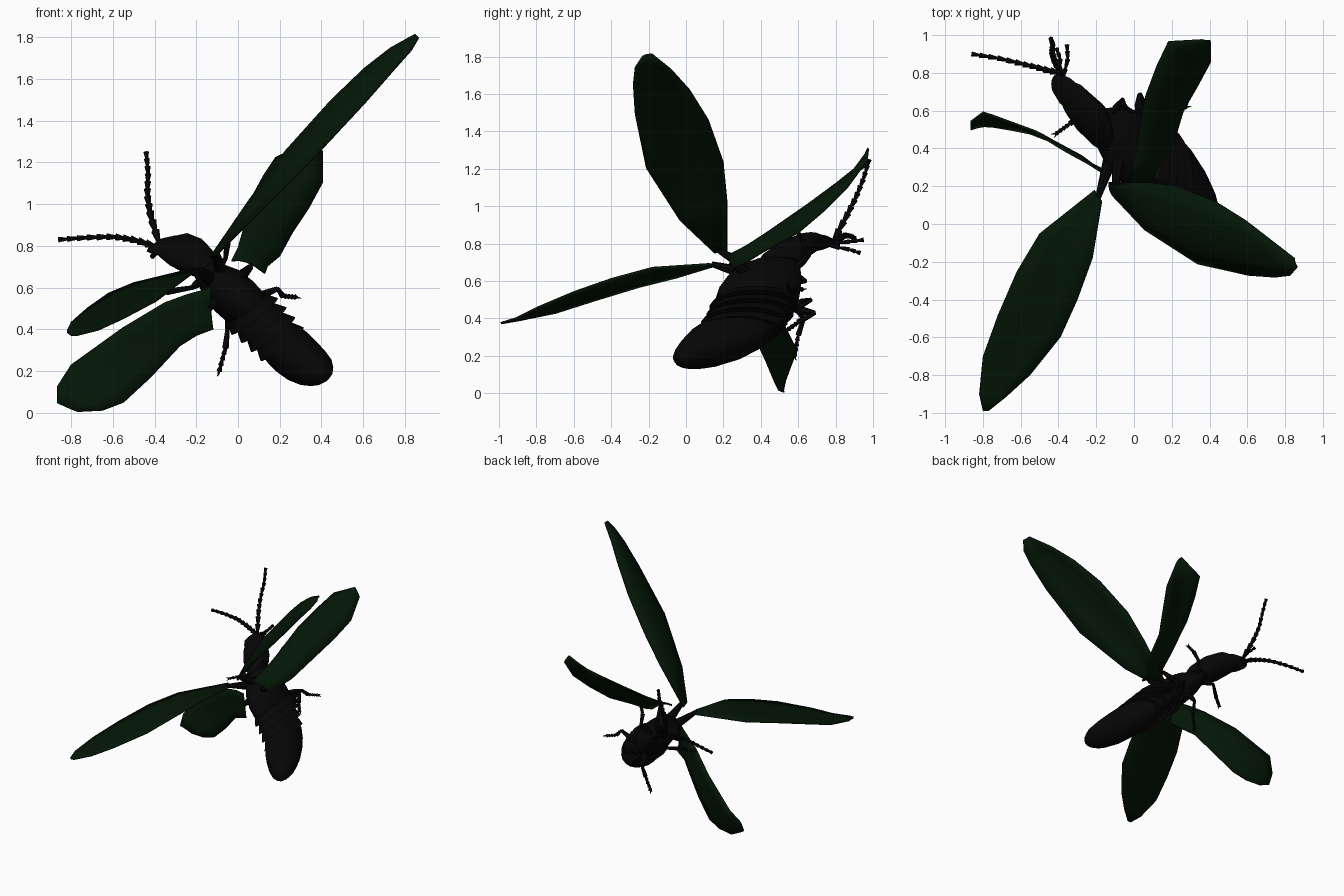
import bpy, bmesh, math
from mathutils import Vector as V

def material(name, c):
    m = bpy.data.materials.new(name)
    m.diffuse_color = (*c, 1)
    return m

BLACK = material("black_shell", (0.002, 0.0018, 0.002))
GREEN = material("dark_green", (0.001, 0.008, 0.0018))

# body section axes: side to side and depth (the body sections are slanted to its length)
SIDE = V((.737, .23, .624)).normalized()
BACK = V((.16, -.97, .03)).normalized()

def finish(name, bm, mat, angle=35):
    bmesh.ops.recalc_face_normals(bm, faces=bm.faces)
    me = bpy.data.meshes.new(name)
    bm.to_mesh(me)
    bm.free()
    me.materials.append(mat)
    ob = bpy.data.objects.new(name, me)
    bpy.context.collection.objects.link(ob)
    me.shade_smooth()
    me.set_sharp_from_angle(angle=math.radians(angle))
    return ob

def loft(name, stations, mat=BLACK, n=20):
    """Elliptical rings (centre, half width, half depth) joined into a closed skin."""
    bm = bmesh.new()
    rings = []
    for c, a, b in stations:
        rings.append([bm.verts.new(V(c) + SIDE * a * math.cos(t) + BACK * b * math.sin(t))
                      for t in (2 * math.pi * i / n for i in range(n))])
    for r, s in zip(rings, rings[1:]):
        for i in range(n):
            j = (i + 1) % n
            bm.faces.new((r[i], r[j], s[j], s[i]))
    bm.faces.new(rings[0])
    bm.faces.new(rings[-1])
    return finish(name, bm, mat)

def tube(bm, p, q, r0, r1, n=6):
    p, q = V(p), V(q)
    d = (q - p).normalized()
    x = d.orthogonal().normalized()
    y = d.cross(x)
    rings = [[bm.verts.new(c + (x * math.cos(t) + y * math.sin(t)) * r)
              for t in (2 * math.pi * i / n for i in range(n))] for c, r in ((p, r0), (q, r1))]
    for i in range(n):
        j = (i + 1) % n
        bm.faces.new((rings[0][i], rings[0][j], rings[1][j], rings[1][i]))
    bm.faces.new(rings[0])
    bm.faces.new(rings[1])

def along(pts, t):
    """Point on a polyline, t from 0 to 1."""
    k = t * (len(pts) - 1)
    i = min(int(k), len(pts) - 2)
    return V(pts[i]).lerp(V(pts[i + 1]), k - i)

# head and neck shield
loft("head", [((-.415, .75, .80), .02, .03), ((-.40, .735, .805), .05, .06),
              ((-.36, .70, .805), .07, .08), ((-.32, .665, .80), .075, .08)])
loft("neck_shield", [((-.35, .685, .81), .06, .075), ((-.31, .65, .805), .09, .095),
                     ((-.25, .58, .77), .102, .11), ((-.19, .525, .725), .088, .125),
                     ((-.16, .50, .69), .06, .12)])

# thorax
loft("thorax", [((-.17, .48, .70), .055, .12), ((-.13, .445, .665), .075, .17),
                ((-.08, .42, .62), .105, .20), ((-.02, .395, .56), .115, .22),
                ((.04, .38, .50), .11, .225), ((.08, .37, .46), .085, .2)])

# overlapping abdomen rings, each flared at its rear edge
axis = [(.02, .385, .52), (.13, .34, .415), (.24, .255, .30)]
for k in range(4):
    c0, c1 = along(axis, k * .2), along(axis, k * .2 + .27)
    a, b = .142 - .004 * k, .238 - .002 * k
    loft(f"abdomen_ring_{k + 1}", [(c0, a * .68, b * .86), (c0.lerp(c1, .5), a * .84, b * .94),
                                   (c1, a, b), (c1, a * .6, b * .8)])

# abdomen tip
end = [(.19, .29, .36), (.305, .17, .245), (.425, .02, .155)]
loft("abdomen_tip", [(along(end, t), .118 * r, .235 * q) for t, r, q in
                     ((0, .9, .9), (.2, 1, .98), (.4, 1, .96), (.6, .95, .85), (.78, .82, .67),
                      (.9, .6, .47), (.97, .37, .3), (1, .08, .1))])

# wings: two matching edges, bowed along the middle, given a thin thickness
def wing(name, e1, e2, bow):
    bm = bmesh.new()
    rows = []
    for p, q in zip(e1, e2):
        p, q = V(p), V(q)
        lift = V(bow) * (p - q).length
        rows.append([bm.verts.new(p.lerp(q, t) + lift * 4 * t * (1 - t)) for t in (0, .25, .5, .75, 1)])
    for r, s in zip(rows, rows[1:]):
        for i in range(4):
            bm.faces.new((r[i], r[i + 1], s[i + 1], s[i]))
    ob = finish(name, bm, GREEN)
    m = ob.modifiers.new("thickness", 'SOLIDIFY')
    m.thickness, m.offset = .012, 0

wing("upper_wing_right",
     [(-.13, .22, .74), (.08, .22, 1.03), (.23, .20, 1.235), (.43, .12, 1.46), (.59, .02, 1.62), (.72, -.08, 1.73), (.85, -.18, 1.81)],
     [(-.11, .15, .75), (.06, -.03, .92), (.34, -.21, 1.2), (.61, -.27, 1.49), (.75, -.28, 1.65), (.83, -.27, 1.74), (.865, -.23, 1.8)],
     (-.09, -.03, .08))
wing("upper_wing_left",
     [(-.21, .18, .69), (-.50, -.05, .62), (-.62, -.25, .57), (-.72, -.48, .50), (-.80, -.70, .43), (-.82, -.9, .39), (-.80, -.99, .375)],
     [(-.17, .12, .69), (-.22, -.18, .67), (-.30, -.40, .61), (-.39, -.60, .54), (-.55, -.80, .455), (-.67, -.91, .40), (-.77, -.99, .375)],
     (.01, 0, -.025))
wing("lower_wing_left",
     [(-.13, .25, .60), (-.24, .32, .57), (-.35, .38, .53), (-.55, .5, .41), (-.80, .59, .23), (-.865, .54, .13), (-.865, .5, .05)],
     [(-.12, .27, .40), (-.20, .30, .37), (-.28, .36, .32), (-.42, .43, .17), (-.55, .48, .05), (-.65, .5, .012), (-.77, .52, .005)],
     (-.03, .04, .0))
wing("lower_wing_right",
     [(-.03, .22, .73), (.0, .33, .79), (.02, .45, .86), (.06, .68, 1.02), (.12, .84, 1.13), (.18, .965, 1.22), (.36, .975, 1.31)],
     [(.13, .25, .67), (.14, .32, .70), (.20, .40, .75), (.26, .60, .86), (.34, .74, .98), (.405, .86, 1.10), (.405, .97, 1.25)],
     (-.04, -.04, .14))

# wing hinges
bm = bmesh.new()
for p, q in (((-.08, .36, .66), (-.10, .18, .76)), ((-.12, .36, .63), (-.19, .14, .69)),
             ((-.02, .36, .62), (.06, .24, .70)), ((-.06, .36, .58), (-.14, .27, .5))):
    tube(bm, p, q, .04, .015, 8)
finish("wing_hinges", bm, BLACK)

# legs: thigh, shin and toe beads with a forked claw
def leg(name, pts):
    bm = bmesh.new()
    a, b, c, d = map(V, pts)
    tube(bm, a, a.lerp(b, .5), .016, .022)
    tube(bm, a.lerp(b, .5), b, .022, .012)
    tube(bm, b, c, .011, .016)
    for i in range(4):
        tube(bm, c.lerp(d, i / 4), c.lerp(d, (i + 1) / 4), .007, .014)
    for s in (-1, 1):
        tube(bm, d, d + (d - c).normalized() * .025 + SIDE.cross(d - c).normalized() * .015 * s, .007, .001)
    finish(name, bm, BLACK)

leg("front_leg_right", [(-.12, .58, .66), (-.06, .66, .74), (-.05, .62, .82), (-.02, .6, .86)])
leg("front_leg_left", [(-.17, .56, .64), (-.22, .64, .6), (-.34, .53, .58), (-.41, .48, .56)])
leg("middle_leg_right", [(.03, .57, .53), (.19, .55, .595), (.215, .58, .56), (.275, .62, .555)])
leg("middle_leg_left", [(-.03, .56, .50), (-.05, .63, .40), (-.06, .6, .31), (-.09, .58, .2)])
leg("hind_leg_right", [(.04, .57, .47), (.08, .67, .50), (.12, .60, .46), (.17, .54, .43)])
leg("hind_leg_left", [(.02, .57, .45), (.03, .69, .43), (.07, .60, .38), (.12, .53, .33)])

# feelers: saw-toothed chains of small cones
def chain(name, pts, count, r0, r1):
    bm = bmesh.new()
    for i in range(count):
        r = r0 + (r1 - r0) * i / count
        tube(bm, along(pts, i / count), along(pts, min(1, (i + 1.1) / count)), r * .45, r)
    finish(name, bm, BLACK)

chain("feeler_right", [(-.38, .79, .82), (-.42, .86, .95), (-.435, .91, 1.05), (-.43, .95, 1.15), (-.44, .98, 1.25)], 11, .021, .013)
chain("feeler_left", [(-.40, .80, .80), (-.5, .825, .83), (-.6, .85, .845), (-.73, .88, .84), (-.86, .9, .83)], 11, .021, .013)
chain("mouth_feeler_right", [(-.38, .76, .80), (-.35, .87, .81), (-.355, .95, .82)], 4, .014, .013)
chain("mouth_feeler_left", [(-.40, .76, .79), (-.39, .87, .77), (-.41, .93, .75)], 4, .014, .013)
